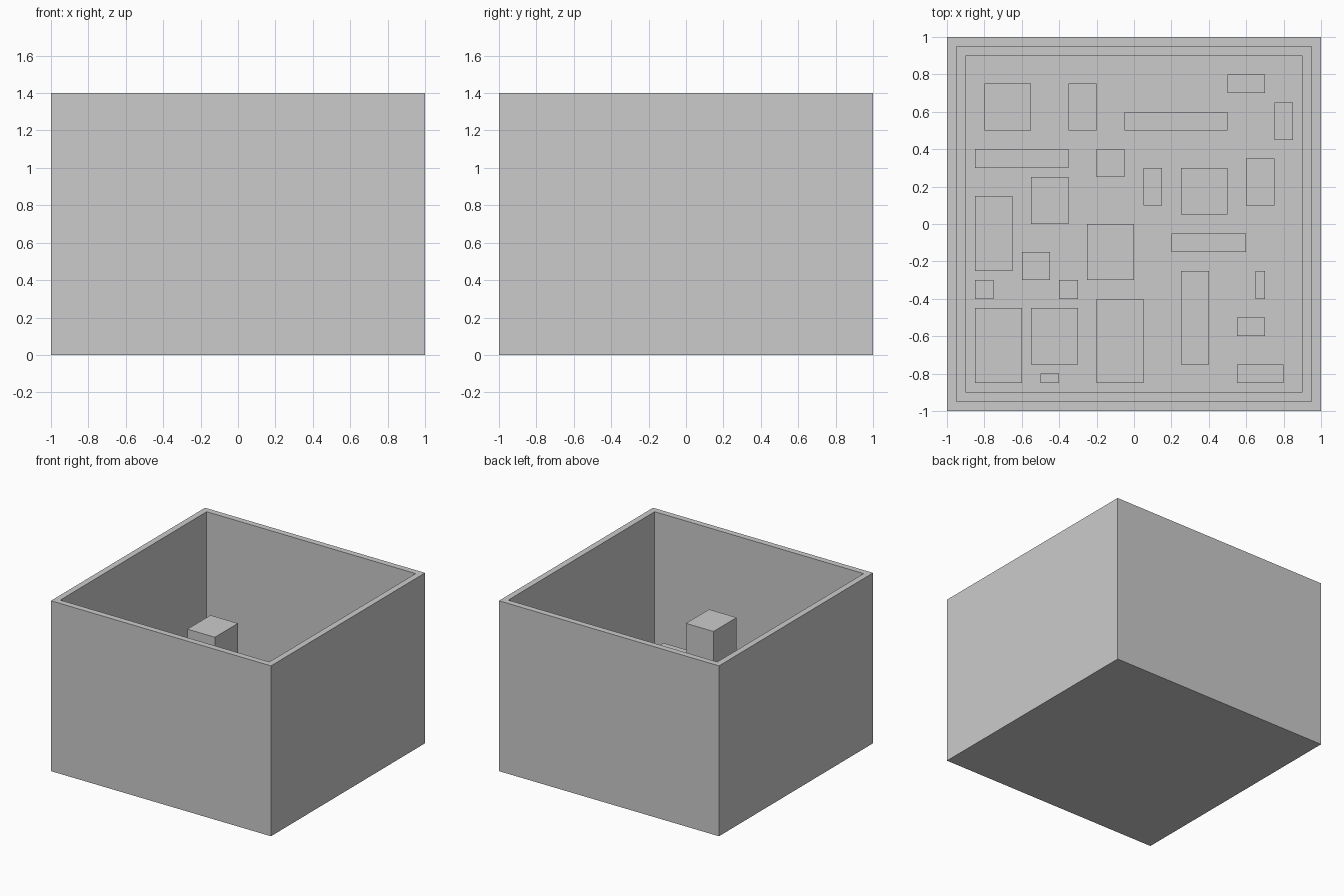
import bpy
import bmesh

cube = bpy.data.objects.get("Cube")
if cube:
    bpy.data.objects.remove(cube, do_unlink=True)

UNIT = 0.05          # layout grid spacing
HEIGHT = 1.4
PLATE_TOP = 0.1

grey = bpy.data.materials.new("plain grey")
colour = (0.6, 0.6, 0.6, 1)
grey.diffuse_color = colour
grey.use_nodes = True
grey.node_tree.nodes["Principled BSDF"].inputs["Base Color"].default_value = colour


def finish(name, bm):
    """Turn a bmesh into a named, flat-shaded grey object."""
    bmesh.ops.recalc_face_normals(bm, faces=bm.faces)
    mesh = bpy.data.meshes.new(name)
    bm.to_mesh(mesh)
    bm.free()
    mesh.materials.append(grey)
    obj = bpy.data.objects.new(name, mesh)
    bpy.context.collection.objects.link(obj)
    return obj


def box_mesh(left, front, width, depth, bottom, top):
    bm = bmesh.new()
    bmesh.ops.create_cube(bm, size=1)
    for v in bm.verts:
        v.co.x = left + width * (v.co.x + 0.5)
        v.co.y = front + depth * (v.co.y + 0.5)
        v.co.z = bottom + (top - bottom) * (v.co.z + 0.5)
    return bm


# Open tray: inset the lid to leave a flat rim, then push it down as the floor
tray = box_mesh(-1, -1, 2, 2, 0, HEIGHT)
lid = max(tray.faces, key=lambda f: f.calc_center_median().z)
bmesh.ops.inset_region(tray, faces=[lid], thickness=UNIT, use_even_offset=True)
floor = bmesh.ops.extrude_discrete_faces(tray, faces=[lid])["faces"][0]
for v in floor.verts:
    v.co.z = UNIT
finish("open_tray", tray)

# Raised plate on the tray floor
finish("ground_plate", box_mesh(-0.9, -0.9, 1.8, 1.8, UNIT, PLATE_TOP))

# Blocks by kind: top height, then left, front, width, depth in grid units
layout = {
    "tower": (1.1, [(-5, -6, 5, 6)]),
    "large_block": (0.5, [
        (-17, -17, 5, 8), (-11, -15, 5, 6), (-4, -17, 5, 9),
        (5, -15, 3, 10), (-17, -5, 4, 8), (5, 1, 5, 5)]),
    "medium_block": (0.4, [
        (-16, 10, 5, 5), (-7, 10, 3, 5), (-11, 0, 4, 5),
        (12, 2, 3, 5), (11, -17, 5, 2), (-4, 5, 3, 3),
        (-12, -6, 3, 3)]),
    "long_block": (0.35, [
        (-1, 10, 11, 2), (-17, 6, 10, 2), (4, -3, 8, 2)]),
    "small_block": (0.3, [
        (10, 14, 4, 2), (15, 9, 2, 4), (1, 2, 2, 4), (-17, -8, 2, 2),
        (-8, -8, 2, 2), (13, -8, 1, 3), (11, -12, 3, 2),
        (-10, -17, 2, 1)]),
}

for kind, (top, blocks) in layout.items():
    for number, block in enumerate(blocks, start=1):
        left, front, width, depth = (value * UNIT for value in block)
        name = kind if len(blocks) == 1 else f"{kind}_{number}"
        finish(name, box_mesh(left, front, width, depth, PLATE_TOP, top))
